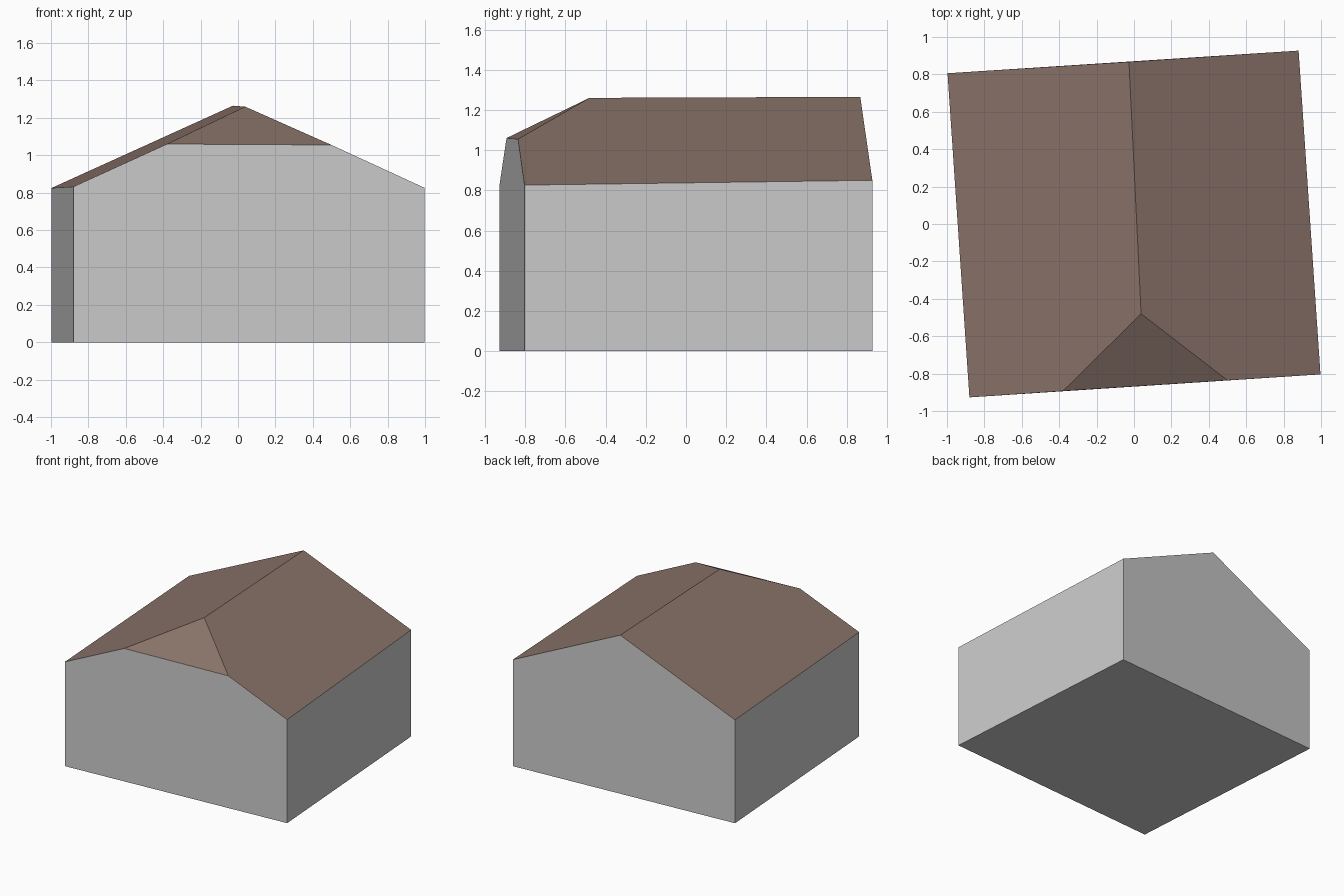
import bpy
import bmesh
from mathutils import Vector

if "Cube" in bpy.data.objects:
    bpy.data.objects.remove(bpy.data.objects["Cube"])


def material(name, rgb):
    m = bpy.data.materials.new(name)
    m.diffuse_color = (*rgb, 1)
    m.use_nodes = True
    m.node_tree.nodes["Principled BSDF"].inputs["Base Color"].default_value = m.diffuse_color
    return m


def build(name, faces, mat):
    """Make one object from a list of polygons, sharing their common corners."""
    bm = bmesh.new()
    for pts in faces:
        bm.faces.new([bm.verts.new(p) for p in pts])
    bmesh.ops.remove_doubles(bm, verts=bm.verts, dist=1e-4)
    me = bpy.data.meshes.new(name)
    bm.to_mesh(me)
    bm.free()
    me.materials.append(mat)
    ob = bpy.data.objects.new(name, me)
    bpy.context.collection.objects.link(ob)
    return ob


def ground(p):
    return Vector((p.x, p.y, 0))


wall_grey = material("wall grey", (0.60, 0.60, 0.60))
roof_brown = material("roof brown", (0.25, 0.17, 0.14))

# Eave corners of the slightly turned plan
front_left = Vector((-0.88, -0.927, 0.832))
front_right = Vector((0.997, -0.804, 0.826))
back_right = Vector((0.88, 0.927, 0.850))
back_left = Vector((-0.997, 0.806, 0.825))

# Ridge and the clipped front gable
ridge_back = Vector((-0.027, 0.867, 1.265))
ridge_front = Vector((0.038, -0.48, 1.260))
hip_left = Vector((-0.38, -0.893, 1.060))
hip_right = Vector((0.50, -0.836, 1.055))

# Walls: each outline runs along the eaves, then drops to the ground
outlines = [
    [front_right, hip_right, hip_left, front_left],
    [back_right, front_right],
    [back_left, ridge_back, back_right],
    [front_left, back_left],
]
build("walls", [o + [ground(o[-1]), ground(o[0])] for o in outlines], wall_grey)

# Floor
build("floor", [[ground(p) for p in (front_left, back_left, back_right, front_right)]],
      wall_grey)

# Roof: two slopes and the small front hip
build("roof", [
    [front_left, hip_left, ridge_front, ridge_back, back_left],
    [front_right, back_right, ridge_back, ridge_front, hip_right],
    [hip_left, hip_right, ridge_front],
], roof_brown)
